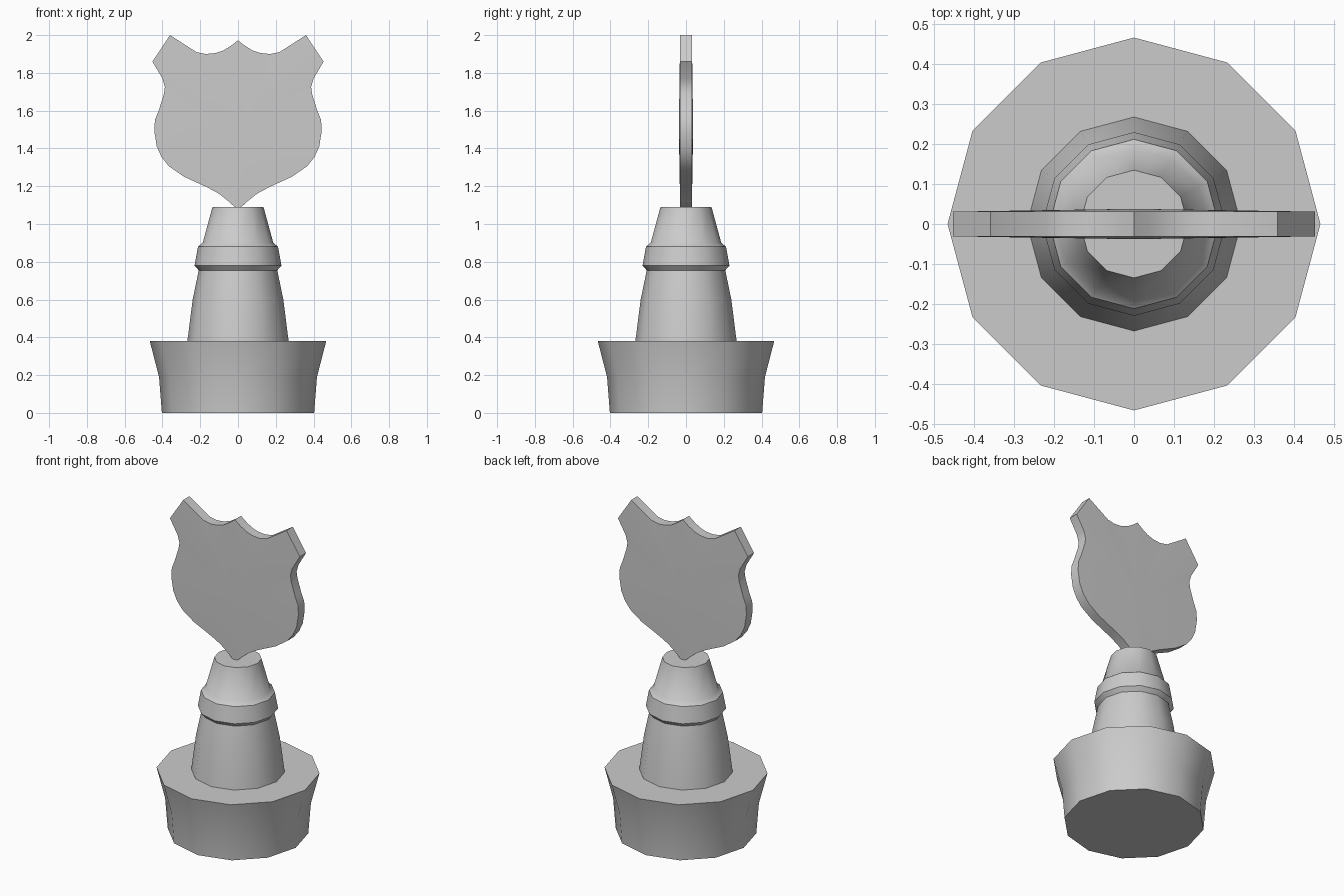
import bpy, bmesh
from math import sin, cos, tau, radians

if "Cube" in bpy.data.objects:
    bpy.data.objects.remove(bpy.data.objects["Cube"])

SIDES = 12


def finish(name, bm, angle):
    bmesh.ops.recalc_face_normals(bm, faces=bm.faces[:])
    mesh = bpy.data.meshes.new(name)
    bm.to_mesh(mesh)
    bm.free()
    ob = bpy.data.objects.new(name, mesh)
    bpy.context.collection.objects.link(ob)
    bpy.ops.object.select_all(action='DESELECT')
    bpy.context.view_layer.objects.active = ob
    ob.select_set(True)
    bpy.ops.object.shade_smooth_by_angle(angle=radians(angle))
    return ob


def lathe(name, profile):
    """Turn (radius, z) points into a capped twelve-sided solid."""
    bm = bmesh.new()
    rings = [[bm.verts.new((r * cos(tau * i / SIDES), r * sin(tau * i / SIDES), z))
              for i in range(SIDES)] for r, z in profile]
    for a, b in zip(rings, rings[1:]):
        for i in range(SIDES):
            j = (i + 1) % SIDES
            bm.faces.new((a[i], a[j], b[j], b[i]))
    bm.faces.new(rings[0])
    bm.faces.new(rings[-1])
    return finish(name, bm, 40)


# Flared base and tapered stem with collar
lathe("base", [(0.403, 0), (0.418, 0.19), (0.467, 0.38)])
lathe("stem", [(0.268, 0.38), (0.24, 0.60), (0.208, 0.755), (0.23, 0.78),
               (0.212, 0.88), (0.187, 0.90), (0.135, 1.09)])

# Shield: right half outline from top centre to bottom tip, then mirrored
half = [(0, 1.972), (0.035, 1.945), (0.075, 1.92), (0.12, 1.905), (0.17, 1.90),
        (0.22, 1.91), (0.36, 2.0), (0.453, 1.86), (0.40, 1.77), (0.387, 1.725),
        (0.393, 1.685), (0.42, 1.60), (0.44, 1.55), (0.443, 1.49), (0.43, 1.41),
        (0.405, 1.355), (0.365, 1.305), (0.285, 1.25), (0.165, 1.195),
        (0.10, 1.16), (0.05, 1.12), (0.02, 1.092), (0, 1.088)]
outline = half + [(-x, z) for x, z in half[-2:0:-1]]

bm = bmesh.new()
n = len(outline)
front, back = [[bm.verts.new((x, s * 0.031, z)) for x, z in outline] for s in (-1, 1)]
for ring, s in ((front, -1), (back, 1)):
    # slightly domed face
    centre = bm.verts.new((0, s * 0.038, 1.5))
    for i in range(n):
        bm.faces.new((centre, ring[i], ring[(i + 1) % n]))
for i in range(n):
    j = (i + 1) % n
    bm.faces.new((front[i], front[j], back[j], back[i]))
finish("shield", bm, 40)
